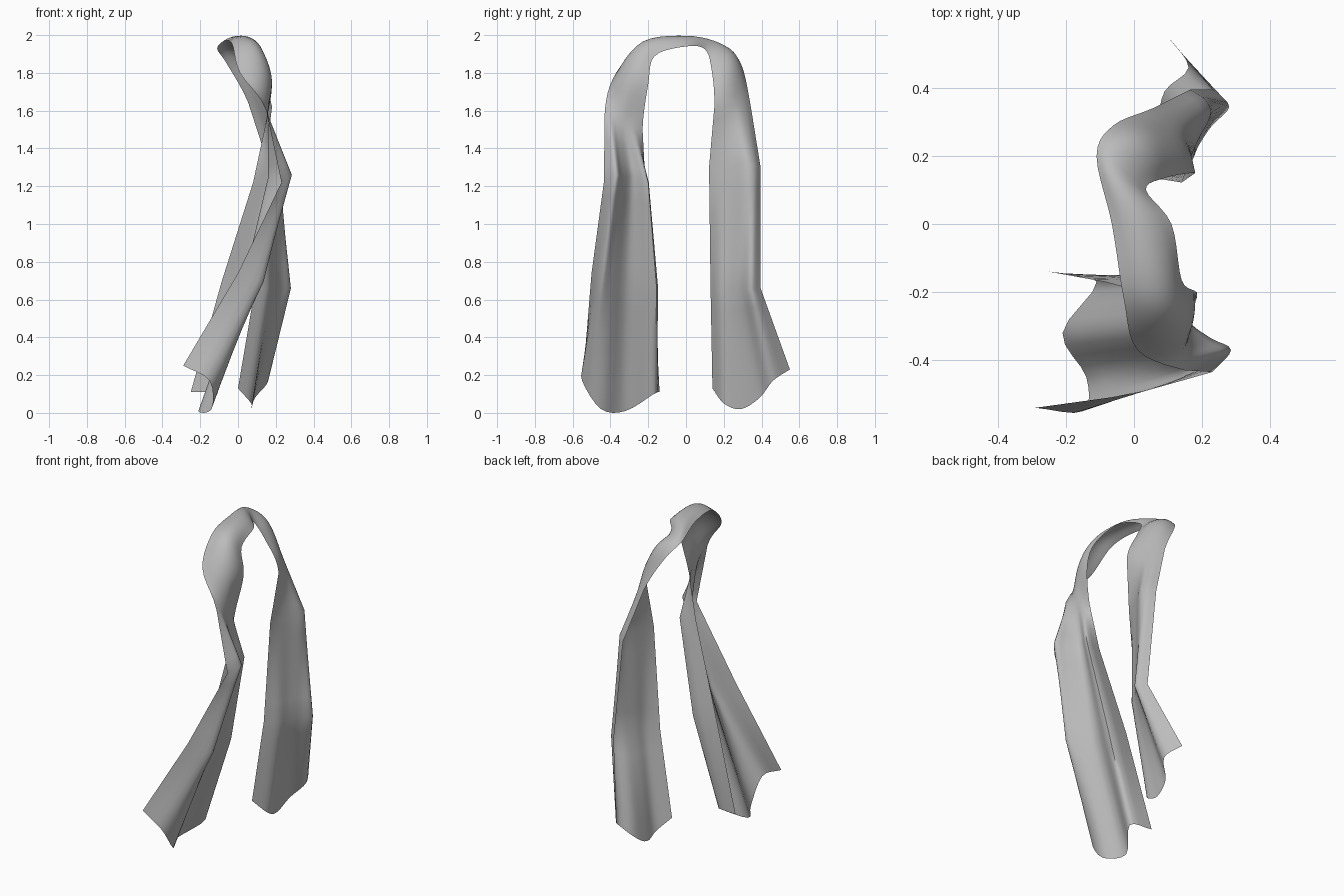
import bpy
import bmesh
from mathutils import Vector

old = bpy.data.objects.get("Cube")
if old:
    bpy.data.objects.remove(old, do_unlink=True)


def points(*coords):
    return [Vector(c) for c in coords]


def catmull(p, i, t):
    """Smooth point on span i of the control points p."""
    b, c = p[i], p[i + 1]
    a = p[i - 1] if i > 0 else b * 2 - c
    d = p[i + 2] if i + 2 < len(p) else c * 2 - b
    return 0.5 * (2 * b + (c - a) * t + (2 * a - 5 * b + 4 * c - d) * t ** 2
                  + (3 * b - a - 3 * c + d) * t ** 3)


def resample(p, steps, is_straight=lambda i: False):
    """Fill in points between controls, straight or curved per span."""
    result = []
    for i in range(len(p) - 1):
        for s in range(steps):
            t = s / steps
            result.append(p[i].lerp(p[i + 1], t) if is_straight(i) else catmull(p, i, t))
    return result + [p[-1].copy()]


# Long edges of the cloth, from the front hem over the neck to the back hem
inner_edge = points(
    (-.25, -.14, .11), (-.085, -.17, .7), (.08, -.215, 1.22), (.14, -.23, 1.5),
    (.18, -.2, 1.74), (.14, -.165, 1.89), (.11, 0, 1.94), (.035, .1, 1.925),
    (.09, .135, 1.82), (.18, .15, 1.62), (.14, .122, 1.3), (.09, .13, .66), (0, .14, .13))
outer_edge = points(
    (-.29, -.54, .25), (0, -.5, .74), (.23, -.435, 1.22), (.15, -.43, 1.6),
    (.01, -.37, 1.8), (-.03, -.22, 1.95), (-.065, 0, 1.97), (-.11, .2, 1.93),
    (-.06, .29, 1.85), (.055, .34, 1.64), (.165, .395, 1.3), (.23, .395, .66), (.1, .55, .23))

# Folds between the edges on each hanging end, ordered from inner to outer
front_folds = [
    points((-.11, -.17, .1), (-.21, -.32, .01), (-.14, -.45, .02), (-.15, -.55, .17)),
    points((.06, -.155, .65), (.02, -.3, .66), (.1, -.4, .68), (.13, -.455, .7)),
    points((.185, -.2, 1.22), (.16, -.28, 1.25), (.225, -.335, 1.25), (.285, -.37, 1.26)),
]
back_folds = [
    points((.16, .18, 1.3), (.19, .25, 1.31), (.225, .32, 1.31), (.21, .365, 1.31)),
    points((.16, .17, .66), (.19, .23, .66), (.23, .29, .66), (.28, .345, .66)),
    points((.07, .2, .05), (.07, .29, .02), (.09, .39, .08), (.16, .46, .17)),
]

# Over the neck the cloth is a plain strip that bulges away from the body
bulges = points((.015, -.02, 0), (.05, -.04, .02), (.03, -.03, .04), (0, 0, .04),
                (-.01, .02, .03), (.03, .03, .03), (.02, .02, 0))
neck = []
for a, b, bulge in zip(inner_edge[3:10], outer_edge[3:10], bulges):
    neck.append([a.lerp(b, k / 5) + bulge * (4 * k / 5 * (1 - k / 5)) for k in range(1, 5)])

sections = [[a, *mid, b] for a, mid, b
            in zip(inner_edge, front_folds + neck + back_folds, outer_edge)]

# Straight runs on the hanging ends, curves over the neck
last_span = len(sections) - 2
rails = [resample(list(rail), 5, lambda i: i < 3 or i > last_span - 3)
         for rail in zip(*sections)]
rows = [resample(list(row), 4) for row in zip(*rails)]

bm = bmesh.new()
grid = [[bm.verts.new(p) for p in row] for row in rows]
for lower, upper in zip(grid, grid[1:]):
    for k in range(len(lower) - 1):
        bm.faces.new((lower[k], upper[k], upper[k + 1], lower[k + 1]))
bmesh.ops.recalc_face_normals(bm, faces=bm.faces)
mesh = bpy.data.meshes.new("draped_scarf")
bm.to_mesh(mesh)
bm.free()

scarf = bpy.data.objects.new("draped_scarf", mesh)
bpy.context.collection.objects.link(scarf)

# Plain grey cloth
cloth = bpy.data.materials.new("grey_cloth")
cloth.use_nodes = True
grey = (.5, .5, .5, 1)
cloth.diffuse_color = grey
cloth.node_tree.nodes["Principled BSDF"].inputs["Base Color"].default_value = grey
mesh.materials.append(cloth)

bpy.context.view_layer.objects.active = scarf
scarf.select_set(True)
bpy.ops.object.shade_smooth_by_angle(angle=1.2)
